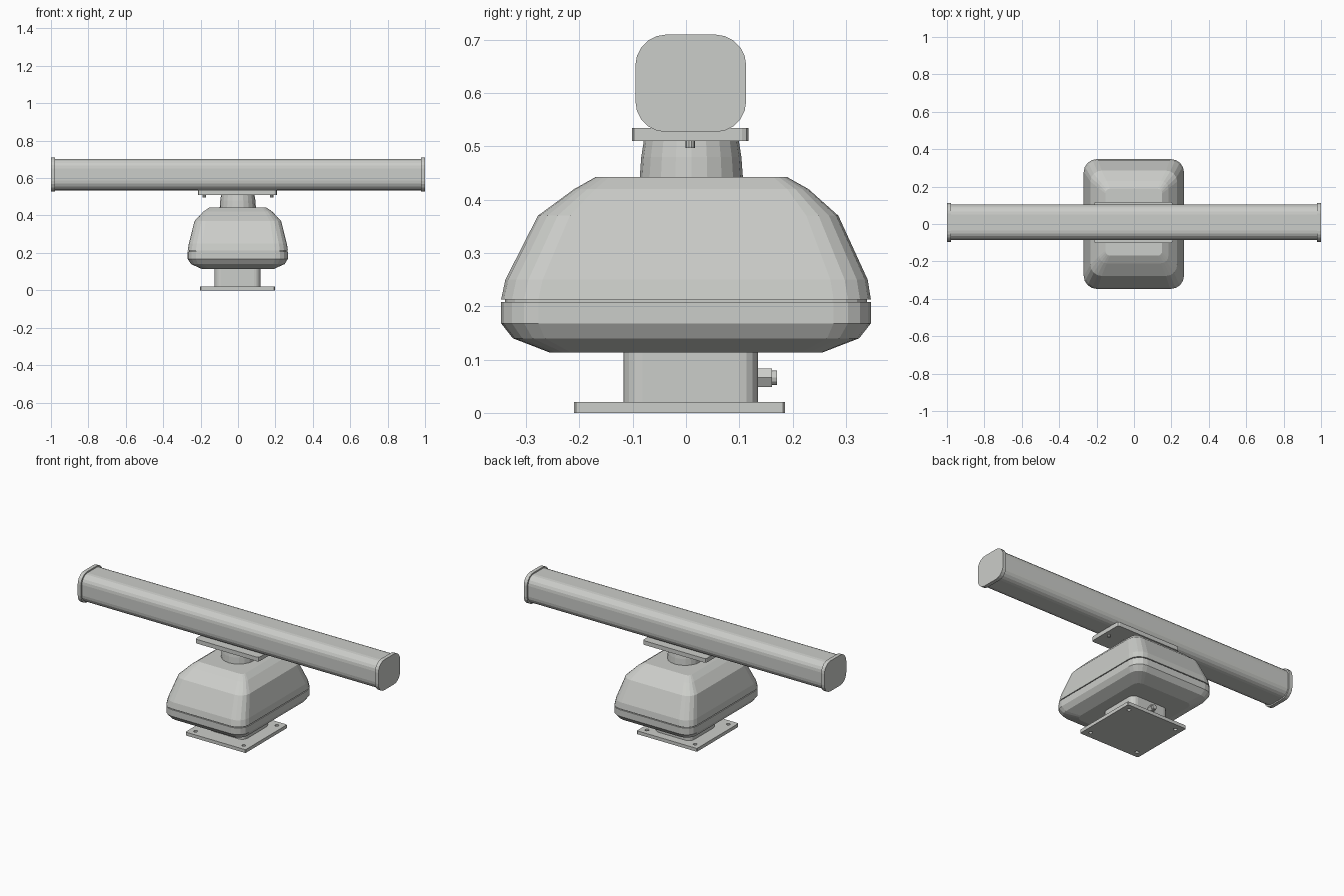
import bpy, bmesh, math
from mathutils import Matrix

cube = bpy.data.objects.get("Cube")
if cube:
    bpy.data.objects.remove(cube, do_unlink=True)

grey = bpy.data.materials.new("light grey paint")
grey.use_nodes = True
colour = (0.6, 0.61, 0.585, 1)
grey.diffuse_color = colour
grey.node_tree.nodes["Principled BSDF"].inputs["Base Color"].default_value = colour

# Axis swaps: local z becomes world x or world y
ALONG_X = Matrix(((0, 0, 1, 0), (1, 0, 0, 0), (0, 1, 0, 0), (0, 0, 0, 1)))
ALONG_Y = Matrix(((0, 1, 0, 0), (0, 0, 1, 0), (1, 0, 0, 0), (0, 0, 0, 1)))


def finish(name, bm):
    bmesh.ops.remove_doubles(bm, verts=bm.verts, dist=1e-5)
    bmesh.ops.recalc_face_normals(bm, faces=bm.faces)
    mesh = bpy.data.meshes.new(name)
    bm.to_mesh(mesh)
    bm.free()
    mesh.materials.append(grey)
    obj = bpy.data.objects.new(name, mesh)
    bpy.context.collection.objects.link(obj)
    return obj


def ring(bm, centre, height, half_a, half_b, radius, segments):
    """Rounded rectangle; a radius equal to both halves gives a circle."""
    verts = []
    for corner, (sa, sb) in enumerate(((1, 1), (-1, 1), (-1, -1), (1, -1))):
        for i in range(segments + 1):
            t = (corner + i / segments) * math.pi / 2
            verts.append(bm.verts.new((
                centre[0] + sa * (half_a - radius) + radius * math.cos(t),
                centre[1] + sb * (half_b - radius) + radius * math.sin(t), height)))
    return verts


def loft(name, centre, sections, segments=4, matrix=None):
    """Skin sections of (height, half a, half b, corner radius, optional b shift)."""
    bm = bmesh.new()
    rings = []
    for h, a, b, r, *shift in sections:
        c = (centre[0], centre[1] + (shift[0] if shift else 0))
        rings.append(ring(bm, c, h, a, b, r, segments))
    for low, high in zip(rings, rings[1:]):
        for i in range(len(low)):
            j = (i + 1) % len(low)
            bm.faces.new((low[i], low[j], high[j], high[i]))
    bm.faces.new(rings[0])
    bm.faces.new(rings[-1])
    if matrix:
        bm.transform(matrix)
    return finish(name, bm)


def cylinder(name, centre, radius, depth, sides, matrix=None):
    bm = bmesh.new()
    bmesh.ops.create_cone(bm, cap_ends=True, segments=sides, radius1=radius,
                          radius2=radius, depth=depth)
    bm.transform(Matrix.Translation(centre) @ (matrix or Matrix()))
    return finish(name, bm)


# Base plate with four through holes
base = loft("base_plate", (-0.003, -0.012),
            [(0, 0.2, 0.198, 0.004), (0.02, 0.2, 0.198, 0.004)], 1)
bm = bmesh.new()
for sx in (-1, 1):
    for sy in (-1, 1):
        bmesh.ops.create_cone(
            bm, cap_ends=True, segments=12, radius1=0.011, radius2=0.011, depth=0.1,
            matrix=Matrix.Translation((-0.003 + sx * 0.16, -0.012 + sy * 0.158, 0.01)))
cutter = finish("hole_cutter", bm)
cutter.hide_render = True
cut = base.modifiers.new("holes", 'BOOLEAN')
cut.object = cutter
cut.solver = 'EXACT'
bpy.context.view_layer.objects.active = base
bpy.ops.object.modifier_apply(modifier=cut.name)
bpy.data.objects.remove(cutter, do_unlink=True)

# Pedestal and cable gland on its back
loft("pedestal", (-0.002, 0.009),
     [(0.02, 0.123, 0.126, 0.035), (0.115, 0.123, 0.126, 0.035)])
cylinder("gland_nut", (0, 0.147, 0.066), 0.02, 0.028, 6, ALONG_Y)
cylinder("gland_tip", (0, 0.153, 0.066), 0.014, 0.036, 12, ALONG_Y)

# Gearbox housing: lower tray, thin seam, tapered cover
loft("housing_tray", (-0.001, 0),
     [(0.113, 0.19, 0.255, 0.04), (0.14, 0.25, 0.325, 0.06),
      (0.168, 0.268, 0.347, 0.07), (0.208, 0.268, 0.347, 0.07)])
loft("housing_seam", (-0.001, 0),
     [(0.207, 0.261, 0.34, 0.065), (0.214, 0.261, 0.34, 0.065)])
loft("housing_cover", (-0.001, 0),
     [(0.213, 0.268, 0.347, 0.07), (0.25, 0.262, 0.34, 0.07, 0.001),
      (0.37, 0.232, 0.282, 0.06, 0.004), (0.42, 0.185, 0.22, 0.04, 0.01),
      (0.443, 0.152, 0.179, 0.025, 0.01)])

# Turning neck
loft("neck", (-0.001, 0.01),
     [(h, r, r, r) for h, r in ((0.44, 0.097), (0.48, 0.094), (0.512, 0.089))], 5)

# Antenna mounting plate and its bolts
loft("mounting_plate", (-0.003, 0.008),
     [(0.51, 0.211, 0.109, 0.012), (0.535, 0.211, 0.109, 0.012)], 2)
for side, name in ((1, "left"), (-1, "right")):
    cylinder(name + "_bolt", (side * 0.18, 0.008, 0.505), 0.009, 0.015, 10)

# Antenna bar with a cap on each end
loft("antenna_bar", (0.009, 0.6185),
     [(-0.985, 0.095, 0.084, 0.052), (0.985, 0.095, 0.084, 0.052)], 5, ALONG_X)
for side, name in ((1, "left"), (-1, "right")):
    loft(name + "_end_cap", (0.009, 0.6185),
         [(side * 0.978, 0.104, 0.0915, 0.058), (side * 1.0, 0.104, 0.0915, 0.058)],
         5, ALONG_X)
